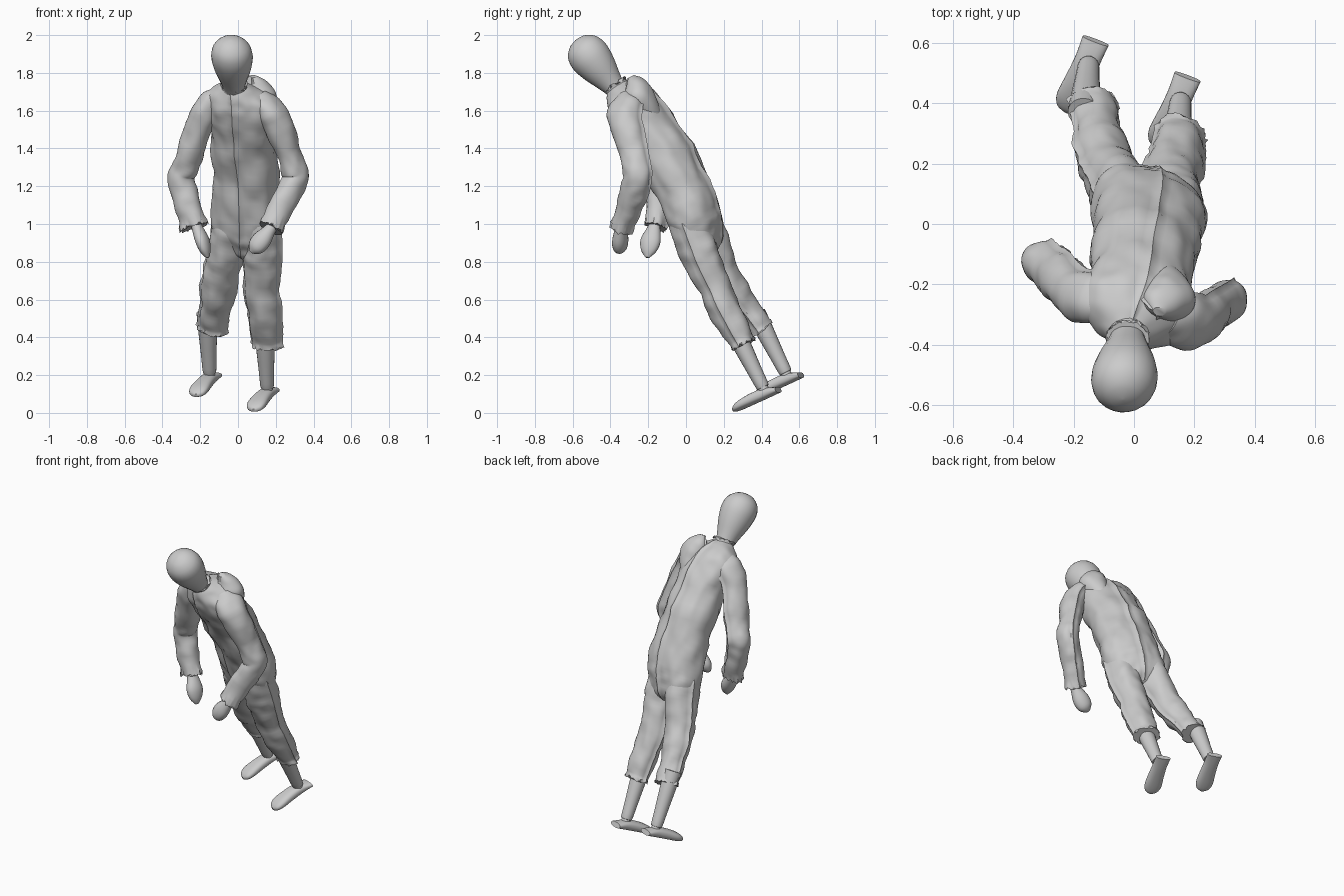
import bpy, bmesh, math, random
from mathutils import Vector, noise

random.seed(4)
SIDE = Vector((0.945, -0.327, 0))   # the figure is turned and leaning


def catmull(p0, p1, p2, p3, t):
    return [0.5 * (2*b + (c-a)*t + (2*a-5*b+4*c-d)*t*t + (3*b-a-3*c+d)*t**3)
            for a, b, c, d in zip(p0, p1, p2, p3)]


def loft(name, secs, n=32, steps=6, power=2.0, wrinkle=0.0, seams=(), frayed=False, axis=None):
    """Tube through sections (x, y, z, half width, half depth)."""
    rows = []
    for i in range(len(secs) - 1):
        q = [secs[max(0, min(len(secs)-1, i+k))] for k in (-1, 0, 1, 2)]
        rows += [catmull(*q, s / steps) for s in range(steps)]
    rows.append(list(secs[-1]))
    bm = bmesh.new()
    rings = []
    for i, row in enumerate(rows):
        a, b = max(row[3], 0.002), max(row[4], 0.002)
        lo, hi = rows[max(i-3, 0)], rows[min(i+3, len(rows)-1)]
        u = Vector(axis) if axis else Vector(hi[:3]) - Vector(lo[:3])
        u.normalize()
        r = (SIDE - u * SIDE.dot(u)).normalized()
        f = r.cross(u)
        ring = []
        for j in range(n):
            w = 2 * math.pi * j / n
            c, s = math.cos(w), math.sin(w)
            d = (r * a * math.copysign(abs(c)**(2/power), c)
                 + f * b * math.copysign(abs(s)**(2/power), s))
            p = Vector(row[:3]) + d
            out = d.normalized()
            if wrinkle:
                q = Vector((p.x + .5*p.z, p.y, p.z - .4*p.x))
                p += out * wrinkle * (noise.noise(q * 6) + 0.55 * noise.noise(q * 15))
            if j in seams:
                p += out * (0.009 + random.uniform(0, 0.004))
            if frayed and i >= len(rows) - 2:
                p += out * random.uniform(0, 0.009) + u * random.uniform(-0.008, 0.010)
            ring.append(bm.verts.new(p))
        rings.append(ring)
    for A, B in zip(rings, rings[1:]):
        for j in range(n):
            bm.faces.new((A[j], A[(j+1) % n], B[(j+1) % n], B[j]))
    bm.faces.new(rings[0])
    cap = bm.faces.new(rings[-1])
    if frayed:   # hollow end of the cloth
        bmesh.ops.inset_individual(bm, faces=[cap], thickness=0.012, depth=-0.02)
    bmesh.ops.recalc_face_normals(bm, faces=bm.faces)
    me = bpy.data.meshes.new(name)
    bm.to_mesh(me)
    bm.free()
    ob = bpy.data.objects.new(name, me)
    bpy.context.collection.objects.link(ob)
    bpy.ops.object.select_all(action='DESELECT')
    ob.select_set(True)
    bpy.context.view_layer.objects.active = ob
    bpy.ops.object.shade_smooth_by_angle(angle=math.radians(40))
    return ob


# Egg-shaped head with neck, along its tilted axis
profile = [(-0.06, .045), (0, .056), (.06, .073), (.12, .093), (.18, .107),
           (.225, .110), (.27, .1), (.302, .075), (.322, .043), (.33, .004)]
loft("head", [(-.022 - .045*t, -.375 - .63*t, 1.72 + .775*t, r, r) for t, r in profile],
     n=22, steps=2, axis=(0, -.63, .775))

# Coverall body, cut in parallel rings across the lean
loft("coverall_body", [
    (-.020, -.365, 1.745, .055, .050),
    (-.012, -.340, 1.720, .100, .080),
    (.002, -.305, 1.675, .165, .110),
    (.010, -.262, 1.61, .182, .128),
    (.022, -.165, 1.46, .172, .138),
    (.044, -.040, 1.24, .172, .145),
    (.050, .045, 1.04, .182, .138),
    (.045, .085, .94, .170, .118),
    (.042, .110, .87, .125, .085),
    (.038, .120, .835, .06, .04)],
    n=80, power=2.3, wrinkle=.018, seams=(20, 60), axis=(0, .45, -.89))

# Collar and bunched cloth behind the right shoulder
loft("collar", [(-.016, -.350, 1.705, .074, .066), (-.019, -.368, 1.728, .068, .064),
                (-.020, -.378, 1.740, .066, .063)], steps=3, frayed=True, axis=(0, -.55, .83))
loft("shoulder_fold", [(.080, -.290, 1.782, .020, .015), (.090, -.275, 1.755, .052, .040),
                       (.105, -.262, 1.700, .085, .072), (.110, -.235, 1.630, .080, .085),
                       (.10, -.19, 1.54, .05, .07)],
     n=40, wrinkle=.012, seams=(20, 30), axis=(0, .45, -.89))

# Sleeves, bent at the elbow
sleeves = {
    "right": [(.11, -.31, 1.66, .05, .07), (.16, -.322, 1.615, .068, .088),
              (.208, -.318, 1.54, .072, .086), (.258, -.290, 1.40, .069, .080),
              (.292, -.265, 1.30, .068, .077), (.306, -.253, 1.25, .068, .075),
              (.285, -.265, 1.19, .066, .072),
              (.238, -.300, 1.10, .066, .066), (.172, -.342, .980, .066, .058)],
    "left": [(-.10, -.26, 1.675, .05, .07), (-.15, -.248, 1.63, .066, .086),
             (-.194, -.225, 1.54, .072, .083), (-.242, -.180, 1.40, .071, .077),
             (-.283, -.142, 1.30, .071, .073), (-.302, -.128, 1.25, .071, .071),
             (-.292, -.130, 1.19, .070, .068),
             (-.265, -.140, 1.10, .068, .062), (-.232, -.160, .985, .072, .056)]}
for side, secs in sleeves.items():
    loft(side + "_sleeve", secs, n=40, steps=5, wrinkle=.014, seams=(10,), frayed=True)

# Mitten hands
loft("right_hand", [(.19, -.34, 1.0, .025, .025), (.165, -.345, .965, .035, .032),
                    (.125, -.348, .915, .052, .041), (.092, -.348, .875, .045, .035),
                    (.068, -.346, .852, .012, .01)], n=20, steps=4)
loft("left_hand", [(-.228, -.165, 1.01, .025, .025), (-.212, -.172, .97, .030, .038),
                   (-.188, -.188, .91, .036, .055), (-.172, -.198, .858, .027, .042),
                   (-.160, -.204, .822, .008, .01)], n=20, steps=4)

# Trouser legs, rising inside the hips
legs = {
    "right": [(.120, -.025, 1.10, .06, .07), (.124, .015, 1.0, .092, .110),
              (.130, .060, .88, .098, .107), (.130, .098, .78, .098, .096),
              (.132, .180, .60, .092, .084), (.150, .260, .44, .080, .072),
              (.157, .302, .36, .078, .062)],
    "left": [(-.01, .03, 1.10, .06, .07), (-.028, .075, 1.0, .090, .110),
             (-.055, .125, .88, .095, .104), (-.083, .180, .76, .093, .093),
             (-.110, .265, .62, .084, .080), (-.130, .350, .51, .077, .066),
             (-.140, .400, .445, .075, .058)]}
for side, secs in legs.items():
    loft(side + "_trouser_leg", secs, n=40, wrinkle=.016, seams=(0, 20), frayed=True)

# Shins, ankle joints and feet; the left set is the right set moved
for side, off in (("right", Vector((0, 0, 0))), ("left", Vector((-.305, .12, .078)))):
    def moved(secs):
        return [(x + off.x, y + off.y, z + off.z, a, b) for x, y, z, a, b in secs]
    loft(side + "_shin", moved([(.14, .25, .45, .055, .052), (.145, .30, .35, .050, .048),
                                (.150, .36, .23, .041, .040), (.154, .403, .145, .036, .035),
                                (.155, .408, .135, .030, .029)]), n=20, steps=3)
    loft(side + "_ankle", moved([(.155, .40, .15, .026, .026), (.155, .412, .122, .029, .029),
                                 (.155, .42, .10, .032, .032)]), n=16, steps=2)
    loft(side + "_foot", moved([(.083, .250, .014, .012, .008), (.087, .264, .025, .040, .018),
                                (.099, .298, .046, .052, .026), (.125, .36, .078, .047, .030),
                                (.152, .425, .105, .043, .028), (.178, .488, .122, .046, .016)]),
         n=24, steps=4, power=2.5, axis=(.33, .87, .36))
